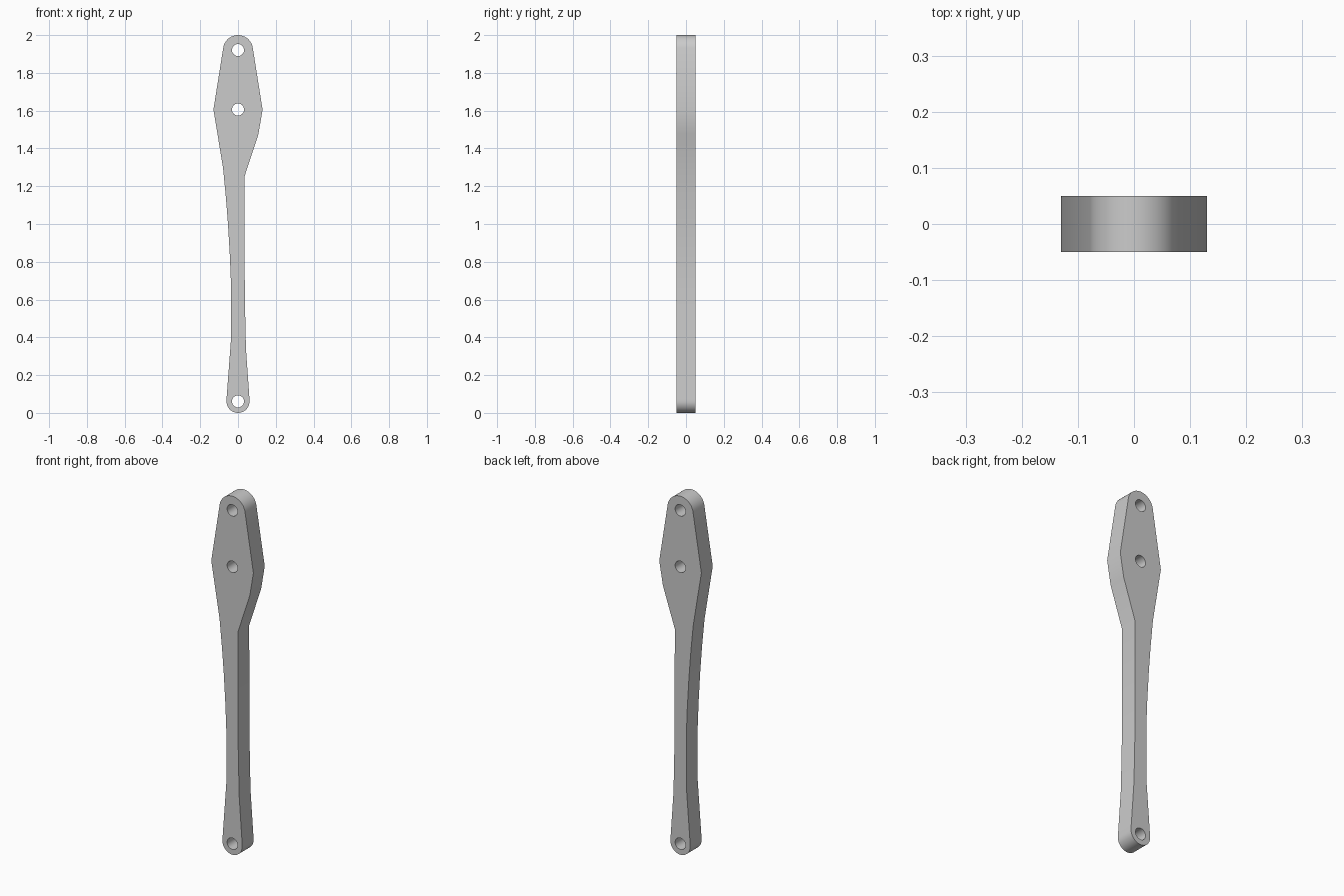
import bpy
import bmesh
from math import cos, sin, pi, radians

cube = bpy.data.objects.get("Cube")
if cube:
    bpy.data.objects.remove(cube, do_unlink=True)

HALF_DEPTH = 0.05
HOLE_RADIUS = 0.032
TOP_Z, MIDDLE_Z, BOTTOM_Z = 1.921, 1.606, 0.061
TOP_RADIUS, BOTTOM_RADIUS = 0.079, 0.061


def arc(z, radius, start, end, steps):
    """Points on an arc centred on x = 0, angles in degrees."""
    angles = [radians(start + (end - start) * i / steps) for i in range(steps + 1)]
    return [(radius * cos(a), z + radius * sin(a)) for a in angles]


def add_loop(bm, points):
    verts = [bm.verts.new((x, -HALF_DEPTH, z)) for x, z in points]
    return [bm.edges.new((v, verts[(i + 1) % len(verts)])) for i, v in enumerate(verts)]


# Arm outline: rounded ends, diamond-shaped shoulder, uneven waist
left_edge = [(0.061, 0.07), (0.042, 0.34), (0.036, 0.62), (0.034, 1.25),
             (0.108, 1.475), (0.13, MIDDLE_Z)]
right_edge = [(-0.13, MIDDLE_Z), (-0.104, 1.45), (-0.079, 1.296), (-0.064, 1.14),
              (-0.053, 1.0), (-0.043, 0.83), (-0.037, 0.68), (-0.037, 0.39),
              (-0.061, 0.07)]
outline = (left_edge + arc(TOP_Z, TOP_RADIUS, 9, 171, 24)
           + right_edge + arc(BOTTOM_Z, BOTTOM_RADIUS, 180, 360, 24))

# Fill the plate around its three pivot holes, then give it thickness
bm = bmesh.new()
edges = add_loop(bm, outline)
for hole_z in (TOP_Z, MIDDLE_Z, BOTTOM_Z):
    edges += add_loop(bm, arc(hole_z, HOLE_RADIUS, 0, 348.75, 31))
bmesh.ops.triangle_fill(bm, edges=edges, use_beauty=True, normal=(0, -1, 0))
result = bmesh.ops.extrude_face_region(bm, geom=bm.faces[:], use_keep_orig=True)
moved = [g for g in result["geom"] if isinstance(g, bmesh.types.BMVert)]
bmesh.ops.translate(bm, vec=(0, 2 * HALF_DEPTH, 0), verts=moved)
bmesh.ops.recalc_face_normals(bm, faces=bm.faces[:])
bmesh.ops.dissolve_limit(bm, angle_limit=radians(0.5), verts=bm.verts[:], edges=bm.edges[:])

mesh = bpy.data.meshes.new("lever_arm")
bm.to_mesh(mesh)
bm.free()
arm = bpy.data.objects.new("lever_arm", mesh)
bpy.context.collection.objects.link(arm)

# Plain grey finish
grey = bpy.data.materials.new("plain_grey")
grey.use_nodes = True
colour = (0.6, 0.6, 0.6, 1)
grey.diffuse_color = colour
grey.node_tree.nodes["Principled BSDF"].inputs["Base Color"].default_value = colour
mesh.materials.append(grey)

bpy.context.view_layer.objects.active = arm
arm.select_set(True)
bpy.ops.object.shade_smooth_by_angle(angle=radians(30))
